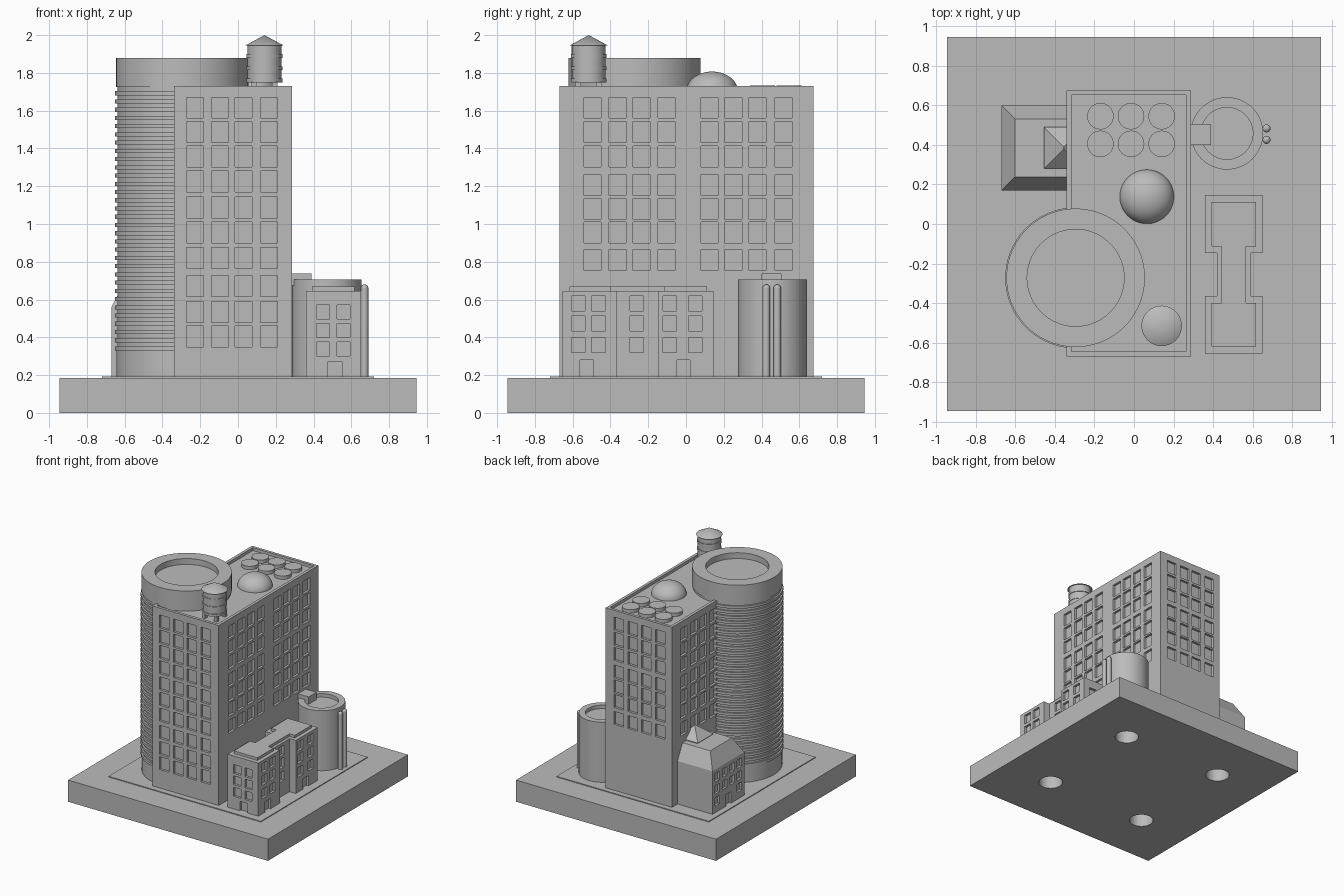
import bpy, bmesh, math
from mathutils import Matrix, Vector

if "Cube" in bpy.data.objects:
    bpy.data.objects.remove(bpy.data.objects["Cube"])

grey = bpy.data.materials.new("stone_grey")
grey.use_nodes = True
grey.diffuse_color = (0.5, 0.5, 0.5, 1)
grey.node_tree.nodes["Principled BSDF"].inputs["Base Color"].default_value = (0.5, 0.5, 0.5, 1)

GROUND = 0.185


def finish(bm, name, smooth=False):
    bmesh.ops.recalc_face_normals(bm, faces=bm.faces)
    mesh = bpy.data.meshes.new(name)
    bm.to_mesh(mesh)
    bm.free()
    mesh.materials.append(grey)
    obj = bpy.data.objects.new(name, mesh)
    bpy.context.collection.objects.link(obj)
    bpy.ops.object.select_all(action="DESELECT")
    obj.select_set(True)
    bpy.context.view_layer.objects.active = obj
    if smooth:
        bpy.ops.object.shade_smooth_by_angle(angle=math.radians(30))
    return obj


def add_box(bm, lo, hi):
    lo, hi = Vector(lo), Vector(hi)
    size = Matrix.Diagonal((*(hi - lo), 1))
    bmesh.ops.create_cube(bm, size=1, matrix=Matrix.Translation((lo + hi) / 2) @ size)


def box(name, lo, hi):
    bm = bmesh.new()
    add_box(bm, lo, hi)
    return finish(bm, name)


def lathe(name, center, profile, steps=64):
    """Spin a radius/height profile about a vertical axis."""
    bm = bmesh.new()
    verts = [bm.verts.new((center[0] + r, center[1], z)) for r, z in profile]
    edges = [bm.edges.new(pair) for pair in zip(verts, verts[1:])]
    bmesh.ops.spin(bm, geom=verts + edges, cent=(*center, 0), axis=(0, 0, 1),
                   angle=math.tau, steps=steps)
    bmesh.ops.remove_doubles(bm, verts=bm.verts, dist=0.0002)
    return finish(bm, name, True)


def prism(name, outline, z0, z1):
    bm = bmesh.new()
    face = bm.faces.new([bm.verts.new((x, y, z0)) for x, y in outline])
    top = bmesh.ops.extrude_face_region(bm, geom=[face])["geom"]
    bmesh.ops.translate(bm, vec=(0, 0, z1 - z0),
                        verts=[v for v in top if isinstance(v, bmesh.types.BMVert)])
    return finish(bm, name)


def hip(bm, lo, hi, inset, z0, z1):
    """Sloped roof, narrowing by inset from the eaves to the top."""
    add_box(bm, (*lo, z0), (*hi, z1))
    mid = (Vector(lo) + Vector(hi)) / 2
    for v in bm.verts:
        if abs(v.co.z - z1) < 0.0001:
            v.co.x -= math.copysign(inset, v.co.x - mid.x)
            v.co.y -= math.copysign(inset, v.co.y - mid.y)


def carve(obj, bm):
    cutter = finish(bm, "cutter")
    mod = obj.modifiers.new("carve", "BOOLEAN")
    mod.operation, mod.solver, mod.object = "DIFFERENCE", "EXACT", cutter
    bpy.context.view_layer.objects.active = obj
    bpy.ops.object.modifier_apply(modifier=mod.name)
    bpy.data.objects.remove(cutter)


def openings(bm, axis, plane, columns, rows, w, h, depth=0.02):
    """Cutters for a window grid on the wall at the given plane."""
    for c in columns:
        for z in rows:
            lo, hi = [0, 0, z - h / 2], [0, 0, z + h / 2]
            lo[axis], hi[axis] = plane - depth, plane + depth
            lo[1 - axis], hi[1 - axis] = c - w / 2, c + w / 2
            add_box(bm, lo, hi)


# Base with four round sockets underneath
base = box("base", (-0.945, -0.945, 0), (0.945, 0.945, GROUND))
bm = bmesh.new()
for x in (-0.48, 0.48):
    for y in (-0.48, 0.48):
        bmesh.ops.create_cone(bm, cap_ends=True, segments=40, radius1=0.095, radius2=0.095,
                              depth=0.24, matrix=Matrix.Translation((x, y, 0)))
carve(base, bm)
box("paving", (-0.72, -0.72, GROUND - 0.01), (0.72, 0.72, 0.192))

# Main tower with recessed roof and window grids
tower = box("main_tower", (-0.34, -0.67, GROUND), (0.287, 0.675, 1.73))
bm = bmesh.new()
add_box(bm, (-0.315, -0.645, 1.705), (0.263, 0.651, 1.8))
front_rows = (1.616, 1.487, 1.357, 1.225, 1.087, 0.955, 0.82, 0.672, 0.534, 0.405)
side_rows = (1.616, 1.487, 1.357, 1.207, 1.08, 0.955, 0.81)
front_cols = (-0.228, -0.095, 0.03, 0.165)
rear_cols = (0.124, 0.251, 0.378, 0.515)
openings(bm, 1, -0.67, front_cols, front_rows, 0.09, 0.11)
openings(bm, 1, 0.675, front_cols, side_rows, 0.09, 0.11)
openings(bm, 0, 0.287, (-0.495, -0.362, -0.235, -0.103) + rear_cols, side_rows, 0.09, 0.11)
openings(bm, 0, -0.34, rear_cols, side_rows, 0.09, 0.11)
carve(tower, bm)

# Ribbed round tower with a dished cap
profile = [(0, GROUND), (0.348, GROUND), (0.348, 0.33)]
ribs = 32
pitch = (1.725 - 0.33) / ribs
for i in range(ribs):
    z = 0.33 + i * pitch
    profile += [(0.356, z), (0.356, z + pitch / 2), (0.343, z + pitch / 2), (0.343, z + pitch)]
profile += [(0.35, 1.725), (0.35, 1.88), (0.245, 1.88), (0.245, 1.83), (0, 1.83)]
lathe("round_tower", (-0.295, -0.272), profile, 96)

# Roof fittings: discs, dome and water tank
for i, x in enumerate((-0.17, -0.015, 0.14)):
    for j, y in enumerate((0.405, 0.545)):
        lathe(f"roof_disc_{i}_{j}", (x, y), [(0, 1.7), (0.067, 1.7), (0.067, 1.734), (0, 1.734)], 32)
arc = [math.radians(a) for a in range(0, 91, 6)]
lathe("roof_dome", (0.065, 0.138),
      [(0.137 * math.cos(a), 1.702 + 0.105 * math.sin(a)) for a in arc], 48)

tank = (0.14, -0.515)
profile = [(0, 1.75), (0.095, 1.75)]
for z in (1.75, 1.815, 1.88):
    profile += [(0.095, z), (0.095, z + 0.02), (0.09, z + 0.02), (0.09, z + 0.065)]
profile += [(0.102, 1.945), (0, 2.0)]
lathe("water_tank", tank, profile, 40)
for i, dx in enumerate((-0.055, 0.055)):
    for j, dy in enumerate((-0.055, 0.055)):
        x, y = tank[0] + dx, tank[1] + dy
        box(f"tank_leg_{i}_{j}", (x - 0.014, y - 0.014, 1.7), (x + 0.014, y + 0.014, 1.755))

# Small house with hipped roof and cupola
house = box("house", (-0.67, 0.17, GROUND), (-0.33, 0.6, 0.56))
bm = bmesh.new()
openings(bm, 0, -0.67, (0.235, 0.335, 0.435, 0.535), (0.49, 0.385), 0.06, 0.07)
openings(bm, 0, -0.67, (0.235, 0.535), (0.285,), 0.06, 0.07)
openings(bm, 0, -0.67, (0.385,), (0.235,), 0.07, 0.11)
carve(house, bm)
bm = bmesh.new()
hip(bm, (-0.67, 0.17), (-0.2, 0.6), 0.068, 0.56, 0.69)
finish(bm, "house_roof")
box("cupola", (-0.445, 0.29, 0.68), (-0.32, 0.48, 0.7))
bm = bmesh.new()
hip(bm, (-0.455, 0.28), (-0.255, 0.49), 0.099, 0.7, 0.79)
finish(bm, "cupola_roof")


# Low block with a narrow middle
def waisted(cx, half, waist, y0, y1, y2, y3):
    side = [(half, y0), (half, y1), (waist, y1), (waist, y2), (half, y2), (half, y3)]
    return [(cx + x, y) for x, y in side] + [(cx - x, y) for x, y in reversed(side)]


block = prism("low_block", waisted(0.505, 0.145, 0.085, -0.655, -0.364, -0.147, 0.146), GROUND, 0.645)
bm = bmesh.new()
rows = (0.58, 0.474, 0.36)
for plane in (-0.655, 0.146):
    openings(bm, 1, plane, (0.45, 0.558), (0.534, 0.437, 0.338), 0.07, 0.075)
    openings(bm, 1, plane, (0.513,), (0.23,), 0.075, 0.085)
openings(bm, 0, 0.65, (-0.57, -0.463, -0.087, 0.05), rows, 0.072, 0.08)
openings(bm, 0, 0.65, (-0.526, -0.013), (0.235,), 0.07, 0.09)
openings(bm, 0, 0.59, (-0.26,), rows, 0.072, 0.08)
carve(block, bm)
prism("low_block_roof", waisted(0.505, 0.112, 0.062, -0.618, -0.4, -0.115, 0.11), 0.64, 0.668)

# Silo with dished top, duct to the tower and twin pipes
lathe("silo", (0.47, 0.458), [(0, GROUND), (0.183, GROUND), (0.183, 0.705), (0.131, 0.705),
                             (0.131, 0.675), (0, 0.675)])
box("silo_duct", (0.28, 0.4, 0.675), (0.388, 0.505, 0.738))
for side, y in (("front", 0.425), ("back", 0.483)):
    tip = [(0.02 * math.cos(a), 0.66 + 0.02 * math.sin(a)) for a in arc]
    lathe(f"silo_pipe_{side}", (0.67, y), [(0, GROUND), (0.02, GROUND)] + tip, 20)
